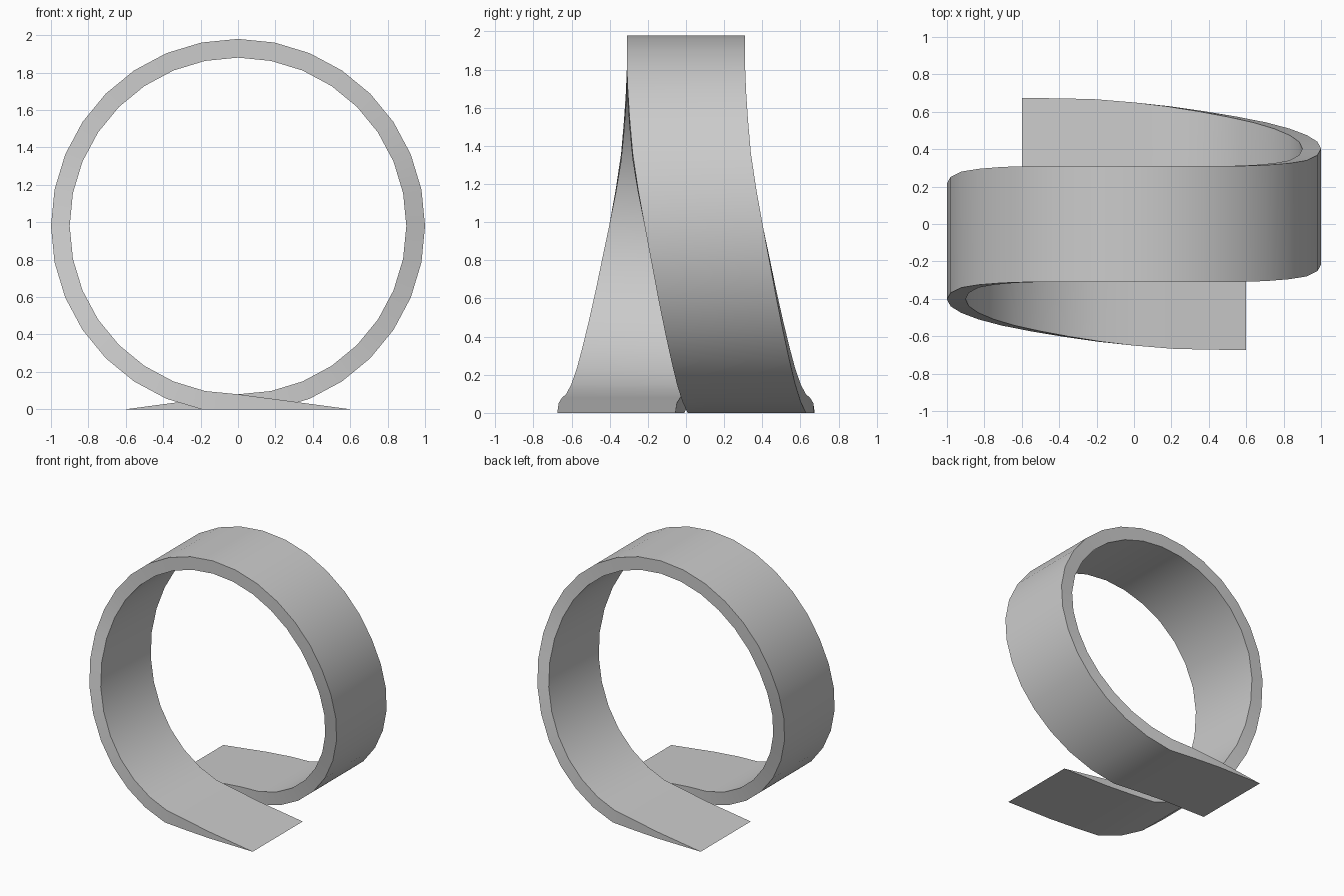
import bpy, bmesh, math

if "Cube" in bpy.data.objects:
    bpy.data.objects.remove(bpy.data.objects["Cube"])

R_OUT, R_IN, CZ, HALF_W = 1.0, 0.9, 0.98, 0.31
STEP = math.pi / 16  # 32-sided loop

# Sideways drift of the band at each step from the top down to the bottom
drift = [0, 0, 0, 0, 0.005, 0.015, 0.03, 0.058, 0.093, 0.13, 0.165,
         0.2, 0.233, 0.263, 0.292, 0.319, 0.34]

# Stations of one half: (outer x, outer z, inner x, inner z, y offset)
half = []
for k, d in enumerate(drift):
    s, c = math.sin(k * STEP), math.cos(k * STEP)
    half.append((R_OUT * s, max(0.0, CZ + R_OUT * c),
                 R_IN * s, CZ + R_IN * c, d))
# Wedge-shaped run-out lying on the ground
half += [(-0.22, 0, -0.22, 0.051, 0.358), (-0.6, 0, -0.6, 0, 0.365)]

# The other half is the same, turned 180 degrees about z
other = [(-a, b, -c, d, -e) for a, b, c, d, e in half[1:]]
stations = other[::-1] + half

# Sweep a rectangular section through all stations
bm = bmesh.new()
rings = []
for ox, oz, ix, iz, d in stations:
    rings.append([bm.verts.new(p) for p in (
        (ox, d - HALF_W, oz), (ox, d + HALF_W, oz),
        (ix, d + HALF_W, iz), (ix, d - HALF_W, iz))])
for a, b in zip(rings, rings[1:]):
    for i in range(4):
        j = (i + 1) % 4
        bm.faces.new((a[i], a[j], b[j], b[i]))
# Close the knife edges at both ends
bmesh.ops.remove_doubles(bm, verts=bm.verts[:], dist=1e-4)
bmesh.ops.recalc_face_normals(bm, faces=bm.faces[:])

mesh = bpy.data.meshes.new("loop_ramp")
bm.to_mesh(mesh)
bm.free()
ramp = bpy.data.objects.new("loop_ramp", mesh)
bpy.context.collection.objects.link(ramp)
bpy.context.view_layer.objects.active = ramp
ramp.select_set(True)
bpy.ops.object.shade_smooth_by_angle(angle=math.radians(30))
